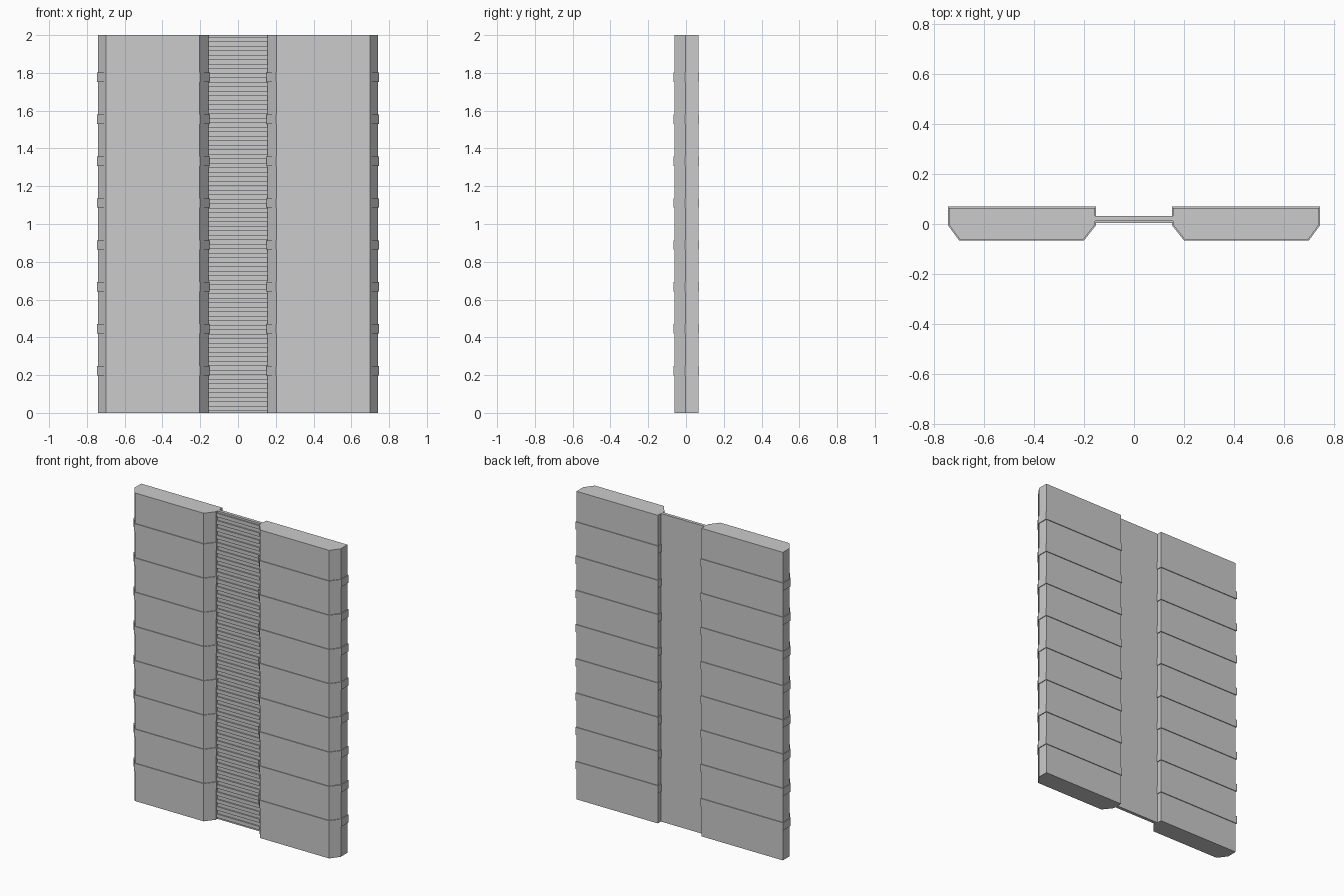
import bpy, bmesh

if "Cube" in bpy.data.objects:
    bpy.data.objects.remove(bpy.data.objects["Cube"])

H = 2.0
SEGMENTS = 9
BAND = 0.05      # height of the raised joint bands
PROUD = 0.005    # how far they stand out


def make_object(name, bm):
    bmesh.ops.recalc_face_normals(bm, faces=bm.faces)
    mesh = bpy.data.meshes.new(name)
    bm.to_mesh(mesh)
    bm.free()
    obj = bpy.data.objects.new(name, mesh)
    bpy.context.collection.objects.link(obj)
    return obj


def pillar_profile(d):
    # Chamfered cross-section grown outward by d
    return [(0.157 - d, 0.065 + d), (0.157 - d, -0.003 - d * 0.4),
            (0.203 - d * 0.4, -0.062 - d), (0.698 + d * 0.4, -0.062 - d),
            (0.741 + d, -0.003 - d * 0.4), (0.741 + d, 0.065 + d)]


def pillar(name, side):
    # Stacked rings: plain shaft with a raised band at every joint
    levels = [(0, 0)]
    for k in range(1, SEGMENTS):
        z = H * k / SEGMENTS
        lo, hi = z - BAND / 2, z + BAND / 2
        levels += [(lo, 0), (lo, PROUD), (hi, PROUD), (hi, 0)]
    levels.append((H, 0))
    bm = bmesh.new()
    rings = [[bm.verts.new((side * x, y, z)) for x, y in pillar_profile(d)]
             for z, d in levels]
    for a, b in zip(rings, rings[1:]):
        for i in range(len(a)):
            j = (i + 1) % len(a)
            bm.faces.new((a[i], a[j], b[j], b[i]))
    bm.faces.new(rings[0])
    bm.faces.new(rings[-1])
    return make_object(name, bm)


pillar("left_pillar", -1)
pillar("right_pillar", 1)

# Centre panel: flat back, ribbed front
SLATS = 42
pitch = H / SLATS
front, groove, back = 0.004, 0.012, 0.033
outline = [(back, 0), (groove, 0)]
for k in range(SLATS):
    lo, hi = (k + 0.25) * pitch, (k + 0.75) * pitch
    outline += [(groove, lo), (front, lo), (front, hi), (groove, hi)]
outline += [(groove, H), (back, H)]
bm = bmesh.new()
face = bm.faces.new([bm.verts.new((-0.158, y, z)) for y, z in outline])
out = bmesh.ops.extrude_face_region(bm, geom=[face])
bmesh.ops.translate(bm, vec=(0.316, 0, 0),
                    verts=[g for g in out["geom"] if isinstance(g, bmesh.types.BMVert)])
make_object("ribbed_panel", bm)
